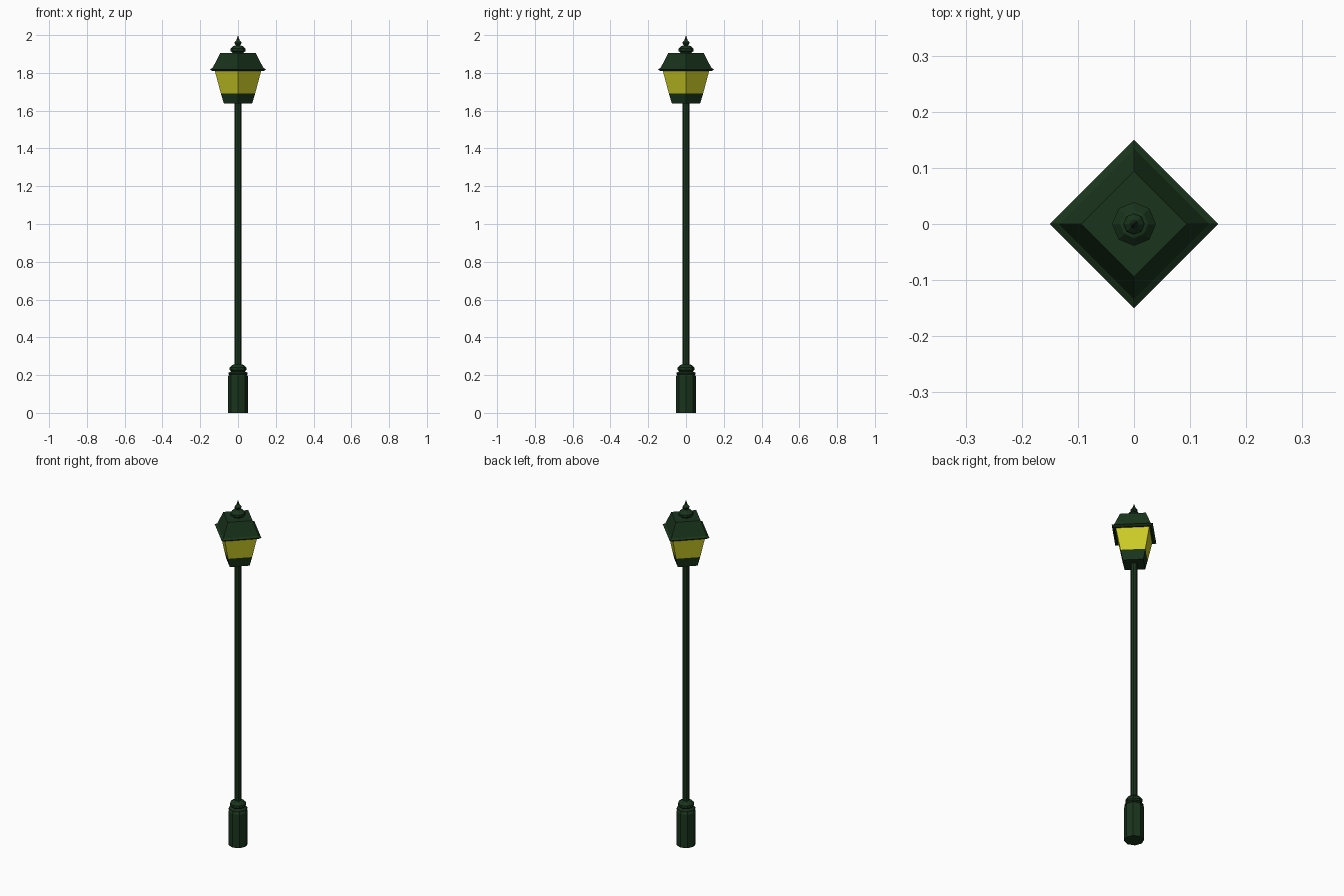
import bpy, bmesh, math

if "Cube" in bpy.data.objects:
    bpy.data.objects.remove(bpy.data.objects["Cube"])


def material(name, color):
    m = bpy.data.materials.new(name)
    m.diffuse_color = (*color, 1)
    m.use_nodes = True
    m.node_tree.nodes["Principled BSDF"].inputs["Base Color"].default_value = m.diffuse_color
    return m


GREEN = material("dark_green_paint", (0.01, 0.035, 0.012))
YELLOW = material("yellow_glass", (0.6, 0.6, 0.02))


def lathe(name, profile, sides, mat, phase=0.0):
    """Faceted solid from (radius, z) points, listed bottom to top."""
    bm = bmesh.new()
    rings = []
    for r, z in profile:
        if r == 0:
            rings.append([bm.verts.new((0, 0, z))])
        else:
            angles = [phase + math.tau * i / sides for i in range(sides)]
            rings.append([bm.verts.new((r * math.cos(a), r * math.sin(a), z)) for a in angles])
    for low, high in zip(rings, rings[1:]):
        for i in range(sides):
            j = (i + 1) % sides
            if len(high) == 1:
                bm.faces.new((low[i], low[j], high[0]))
            else:
                bm.faces.new((low[i], low[j], high[j], high[i]))
    for ring in (rings[0], rings[-1]):
        if len(ring) > 1:
            bm.faces.new(ring)
    bmesh.ops.recalc_face_normals(bm, faces=bm.faces)
    mesh = bpy.data.meshes.new(name)
    bm.to_mesh(mesh)
    bm.free()
    mesh.materials.append(mat)
    obj = bpy.data.objects.new(name, mesh)
    bpy.context.collection.objects.link(obj)
    return obj


# Octagonal foot, collar ring and bulge
lathe("foot", [(0.052, 0), (0.052, 0.195), (0.046, 0.203)], 8, GREEN)
lathe("collar", [(0.04, 0.2), (0.05, 0.205), (0.05, 0.212), (0.034, 0.22)], 8, GREEN)
lathe("bulge", [(0.032, 0.216), (0.044, 0.227), (0.044, 0.241), (0.03, 0.254), (0.018, 0.257)], 8, GREEN)

# Slim post
lathe("post", [(0.018, 0.25), (0.018, 1.645)], 8, GREEN)

# Four-sided lantern, corners on the axes
lathe("lantern_base", [(0.075, 1.638), (0.091, 1.692)], 4, GREEN)
lathe("lantern_glass", [(0.091, 1.692), (0.123, 1.812)], 4, YELLOW)
lathe("roof", [(0.135, 1.81), (0.15, 1.819), (0.134, 1.827), (0.094, 1.905)], 4, GREEN)

# Finial
lathe("finial_knob", [(0.025, 1.903), (0.039, 1.915), (0.039, 1.928), (0.025, 1.942), (0.01, 1.946)], 8, GREEN)
lathe("finial_spike", [(0.01, 1.944), (0.019, 1.957), (0.017, 1.965), (0.008, 1.974), (0, 2.0)], 8, GREEN)
